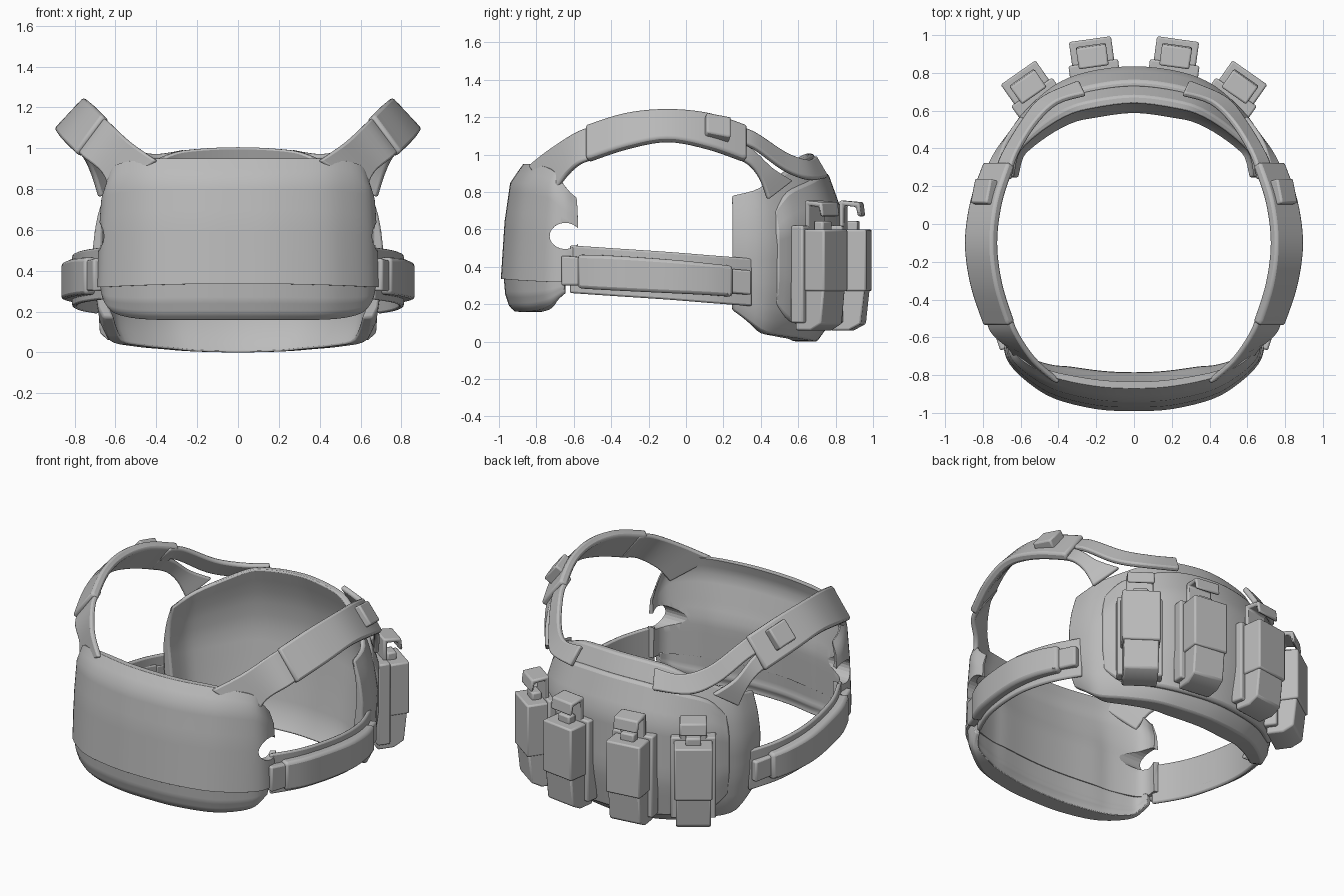
import bpy
import bmesh
import math
from mathutils import Vector, Matrix

if "Cube" in bpy.data.objects:
    bpy.data.objects.remove(bpy.data.objects["Cube"])

grey = bpy.data.materials.new("plain_grey")
grey.use_nodes = True
grey.diffuse_color = (0.5, 0.5, 0.5, 1)
grey.node_tree.nodes["Principled BSDF"].inputs["Base Color"].default_value = (0.5, 0.5, 0.5, 1)


def spline(pts, n):
    """Catmull-Rom samples through tuples of any length."""
    ext = [pts[0]] + list(pts) + [pts[-1]]
    out = []
    for i in range(len(pts) - 1):
        a, b, c, d = ext[i:i + 4]
        for k in range(n):
            t = k / n
            out.append([q + t / 2 * (r - p + t * (2 * p - 5 * q + 4 * r - s + t * (3 * (q - r) + s - p)))
                        for p, q, r, s in zip(a, b, c, d)])
    return out + [list(pts[-1])]


def interp(table, h):
    for (h0, v0), (h1, v1) in zip(table, table[1:]):
        if h <= h1:
            return v0 + (v1 - v0) * (h - h0) / (h1 - h0)
    return table[-1][1]


def build(name, lofts, bevel=0.0, mirror=False):
    """Closed rings lofted and capped; several lofts make one object."""
    bm = bmesh.new()
    for rings in lofts:
        rows = [[bm.verts.new(p) for p in ring] for ring in rings]
        n = len(rows[0])
        for a, b in zip(rows, rows[1:]):
            for i in range(n):
                j = (i + 1) % n
                bm.faces.new((a[i], a[j], b[j], b[i]))
        bm.faces.new(rows[0])
        bm.faces.new(rows[-1])
    bmesh.ops.recalc_face_normals(bm, faces=bm.faces)
    me = bpy.data.meshes.new(name)
    bm.to_mesh(me)
    bm.free()
    me.materials.append(grey)
    ob = bpy.data.objects.new(name, me)
    bpy.context.collection.objects.link(ob)
    if mirror:
        ob.modifiers.new("Mirror", 'MIRROR')
    if bevel:
        mod = ob.modifiers.new("Bevel", 'BEVEL')
        mod.width = bevel
        mod.segments = 2
        mod.limit_method = 'ANGLE'
        mod.angle_limit = math.radians(40)
    bpy.ops.object.select_all(action='DESELECT')
    ob.select_set(True)
    bpy.context.view_layer.objects.active = ob
    bpy.ops.object.shade_smooth_by_angle(angle=math.radians(40))
    return ob


def panel(name, half, inset, taper, bevel=0.015):
    """Wrapped body panel. Station: x, y, bottom, top, thickness, inset scale."""
    full = [(-s[0],) + s[1:] for s in reversed(half[1:])] + half
    cols = spline(full, 4)
    levels = [i / 12 for i in range(13)]
    rings = []
    for i, (x, y, zb, zt, th, k) in enumerate(cols):
        p, q = cols[max(i - 1, 0)], cols[min(i + 1, len(cols) - 1)]
        nrm = Vector((q[1] - p[1], p[0] - q[0], 0)).normalized()
        if nrm.dot(Vector((x, y, 0))) < 0:
            nrm = -nrm
        outer, inner = [], []
        for h in levels:
            d = k * interp(inset, h)
            base = Vector((x, y, zb + (zt - zb) * h))
            outer.append(base - nrm * d)
            inner.append(base - nrm * (d + th * interp(taper, h)))
        rings.append(outer + inner[::-1])
    return build(name, [rings], bevel)


def ribbon(name, sections, outward, inward, n=5, bevel=0.01):
    """Strap through (upper edge, lower edge) sections, mirrored left and right."""
    rows = [(Vector(s[:3]), Vector(s[3:])) for s in spline(sections, n)]
    rings = []
    for i, (a, b) in enumerate(rows):
        p, q = rows[max(i - 1, 0)], rows[min(i + 1, len(rows) - 1)]
        nrm = (a - b).cross(q[0] + q[1] - p[0] - p[1]).normalized()
        if nrm.dot((a + b) / 2 - Vector((0, 0, (a.z + b.z) / 2 - 0.4))) < 0:
            nrm = -nrm
        rings.append([a + nrm * outward, b + nrm * outward, b - nrm * inward, a - nrm * inward])
    return build(name, [rings], bevel, True)


# Front panel with side notches
front = panel("front_panel", [
    (0, -0.99, 0.335, 0.95, 0.2, 1), (0.2, -0.98, 0.335, 0.95, 0.2, 1),
    (0.42, -0.925, 0.33, 0.95, 0.18, 0.9), (0.56, -0.84, 0.325, 0.94, 0.13, 0.7),
    (0.66, -0.74, 0.32, 0.91, 0.08, 0.5), (0.69, -0.65, 0.32, 0.83, 0.05, 0.4),
    (0.68, -0.575, 0.325, 0.77, 0.04, 0.4)],
    [(0, 0), (0.5, 0.02), (0.84, 0.05), (1, 0.12)], [(0, 1), (0.4, 0.95), (1, 0.18)])
bpy.ops.mesh.primitive_cylinder_add(vertices=24, radius=0.07, depth=2,
                                    location=(0, -0.645, 0.565), rotation=(0, math.pi / 2, 0))
cutter = bpy.context.object
cutter.name = "notch_cutter"
cutter.hide_render = True
cutter.scale.y = 1.2
bpy.context.view_layer.objects.active = front
cut = front.modifiers.new("Notch", 'BOOLEAN')
cut.operation = 'DIFFERENCE'
cut.object = cutter
bpy.ops.object.modifier_move_to_index(modifier="Notch", index=0)
bpy.ops.object.modifier_apply(modifier="Notch")
bpy.data.objects.remove(cutter)

# Rounded lower edge of the front
panel("front_lower_edge", [
    (0, -0.975, 0.16, 0.35, 0.18, 1), (0.2, -0.965, 0.16, 0.35, 0.18, 1),
    (0.42, -0.91, 0.16, 0.345, 0.16, 1), (0.56, -0.825, 0.17, 0.34, 0.11, 0.9),
    (0.65, -0.735, 0.2, 0.335, 0.06, 0.6), (0.675, -0.65, 0.26, 0.335, 0.04, 0.3)],
    [(0, 0.06), (0.15, 0.03), (0.5, 0.008), (1, 0)], [(0, 0.6), (0.3, 0.9), (1, 1)])

# Back panel and its raised outer plate
back_inset = [(0, 0.12), (0.08, 0.06), (0.3, 0.01), (0.6, 0), (0.8, 0.045), (1, 0.14)]
panel("back_panel", [
    (0, 0.82, 0, 1.005, 0.13, 1), (0.25, 0.79, 0.005, 0.995, 0.13, 1),
    (0.42, 0.72, 0.015, 0.97, 0.12, 0.9), (0.58, 0.58, 0.03, 0.89, 0.1, 0.7),
    (0.69, 0.42, 0.06, 0.82, 0.08, 0.5), (0.71, 0.25, 0.17, 0.78, 0.06, 0.4)],
    back_inset, [(0, 0.9), (0.3, 1), (1, 0.35)], 0.02)
panel("back_outer_plate", [
    (0, 0.84, 0.07, 0.9, 0.04, 1), (0.25, 0.81, 0.07, 0.89, 0.04, 1),
    (0.43, 0.735, 0.08, 0.86, 0.04, 0.9), (0.59, 0.59, 0.11, 0.8, 0.04, 0.7),
    (0.66, 0.49, 0.2, 0.7, 0.03, 0.5)],
    [(0, 0.05), (0.3, 0.005), (0.75, 0.005), (1, 0.08)], [(0, 1), (1, 1)])

# Shoulder straps, pads and pad buckles
pad_path = [(0.65, -0.53, 1.15, 0.785, -0.53, 0.97), (0.715, -0.32, 1.215, 0.855, -0.32, 1.04),
            (0.74, -0.1, 1.235, 0.885, -0.1, 1.08), (0.715, 0.12, 1.215, 0.855, 0.12, 1.04),
            (0.65, 0.32, 1.15, 0.785, 0.32, 0.97)]
ribbon("shoulder_pad", pad_path, 0.022, 0.03, bevel=0.015)
ribbon("shoulder_strap_front", [
    (0.40, -0.84, 0.94, 0.62, -0.72, 0.78), (0.53, -0.725, 1.03, 0.665, -0.65, 0.88),
    (0.63, -0.57, 1.125, 0.755, -0.57, 0.955), (0.665, -0.46, 1.155, 0.79, -0.46, 0.99)], 0.01, 0.02)
ribbon("shoulder_strap_back_upper", [
    (0.66, 0.24, 1.16, 0.74, 0.24, 1.07), (0.63, 0.36, 1.12, 0.7, 0.36, 1.04),
    (0.53, 0.53, 1.01, 0.6, 0.53, 0.92), (0.41, 0.645, 0.97, 0.49, 0.665, 0.87),
    (0.26, 0.69, 0.99, 0.29, 0.755, 0.88)], 0.012, 0.02)
ribbon("shoulder_strap_back_lower", [
    (0.73, 0.24, 1.09, 0.8, 0.24, 1.0), (0.705, 0.35, 1.03, 0.755, 0.34, 0.95),
    (0.665, 0.46, 0.93, 0.715, 0.4, 0.87), (0.59, 0.57, 0.86, 0.68, 0.44, 0.76)], 0.01, 0.02)
ribbon("shoulder_buckle", [
    (0.75, 0.1, 1.2, 0.835, 0.1, 1.095), (0.725, 0.23, 1.175, 0.81, 0.23, 1.07)], 0.045, 0.02)

# Side belts with padded sleeves and end fittings
ribbon("side_belt", [
    (0.66, -0.62, 0.515, 0.66, -0.62, 0.26), (0.755, -0.4, 0.5, 0.755, -0.4, 0.245),
    (0.80, -0.1, 0.48, 0.80, -0.1, 0.225), (0.77, 0.15, 0.46, 0.77, 0.15, 0.205),
    (0.69, 0.35, 0.445, 0.69, 0.35, 0.19)], 0.012, 0.012)
ribbon("side_belt_sleeve", [
    (0.70, -0.56, 0.465, 0.70, -0.56, 0.285), (0.765, -0.4, 0.46, 0.765, -0.4, 0.275),
    (0.81, -0.1, 0.44, 0.81, -0.1, 0.26), (0.79, 0.1, 0.42, 0.79, 0.1, 0.25),
    (0.745, 0.235, 0.405, 0.745, 0.235, 0.24)], 0.055, 0.02, bevel=0.018)
ribbon("side_belt_front_fitting", [
    (0.68, -0.66, 0.46, 0.68, -0.66, 0.3), (0.72, -0.54, 0.45, 0.72, -0.54, 0.3)], 0.03, 0.02)
ribbon("side_belt_back_fitting", [
    (0.75, 0.22, 0.39, 0.75, 0.22, 0.26), (0.71, 0.34, 0.38, 0.71, 0.34, 0.25)], 0.035, 0.02)


# Back pouches, each profile is (outward, height) extruded across its width
def pouch(name, x, y, yaw):
    place = Matrix.Translation((x, y, 0)) @ Matrix.Rotation(-yaw, 4, 'Z')

    def piece(width, profile, offset=0.0):
        return [[place @ Vector((offset + side * width / 2, w, z)) for w, z in profile]
                for side in (-1, 1)]

    def slab(width, w0, w1, z0, z1):
        return piece(width, [(w0, z0), (w1, z0), (w1, z1), (w0, z1)])

    parts = [
        slab(0.265, -0.05, 0.03, 0.1, 0.62),
        slab(0.225, 0, 0.155, 0.27, 0.6),
        piece(0.205, [(-0.04, 0.06), (0.06, 0.06), (0.125, 0.095), (0.145, 0.28), (-0.04, 0.28)]),
        piece(0.16, [(0.005, 0.58), (0.005, 0.755), (0.115, 0.745), (0.125, 0.67),
                     (0.105, 0.67), (0.095, 0.72), (0.03, 0.728), (0.03, 0.58)]),
        slab(0.09, 0.04, 0.1, 0.58, 0.645),
    ]
    build(name, parts, 0.012, True)


pouch("inner_pouch", 0.212, 0.825, math.radians(8))
pouch("outer_pouch", 0.525, 0.675, math.radians(35))
